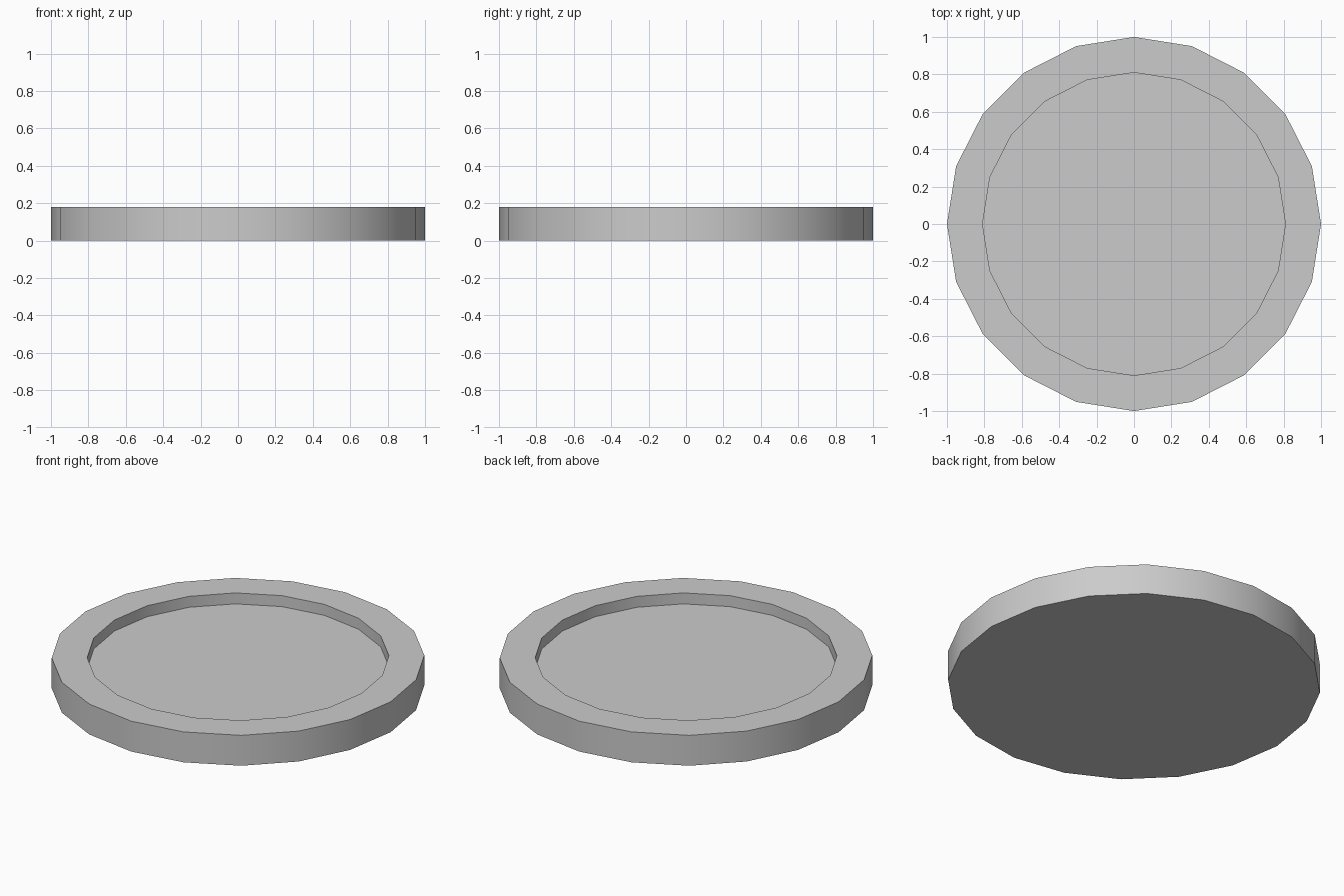
import bpy, bmesh, math

if "Cube" in bpy.data.objects:
    bpy.data.objects.remove(bpy.data.objects["Cube"])

SIDES = 20
# (radius, height) from the underside rim, up and over, to the recessed floor
PROFILE = [(1.0, 0.0), (1.0, 0.18), (0.81, 0.18), (0.81, 0.115)]


def ring(bm, radius, z):
    return [bm.verts.new((radius * math.cos(i * math.tau / SIDES),
                          radius * math.sin(i * math.tau / SIDES), z))
            for i in range(SIDES)]


# Shallow round dish: revolved profile with a flat base and floor
bm = bmesh.new()
rings = [ring(bm, r, z) for r, z in PROFILE]
for a, b in zip(rings, rings[1:]):
    for i in range(SIDES):
        j = (i + 1) % SIDES
        bm.faces.new((a[i], a[j], b[j], b[i]))
bm.faces.new(rings[0][::-1])
bm.faces.new(rings[-1])

mesh = bpy.data.meshes.new("round_dish")
bm.to_mesh(mesh)
bm.free()
dish = bpy.data.objects.new("round_dish", mesh)
bpy.context.collection.objects.link(dish)

# Smooth walls, crisp rims
bpy.context.view_layer.objects.active = dish
dish.select_set(True)
bpy.ops.object.shade_smooth_by_angle(angle=math.radians(30))
